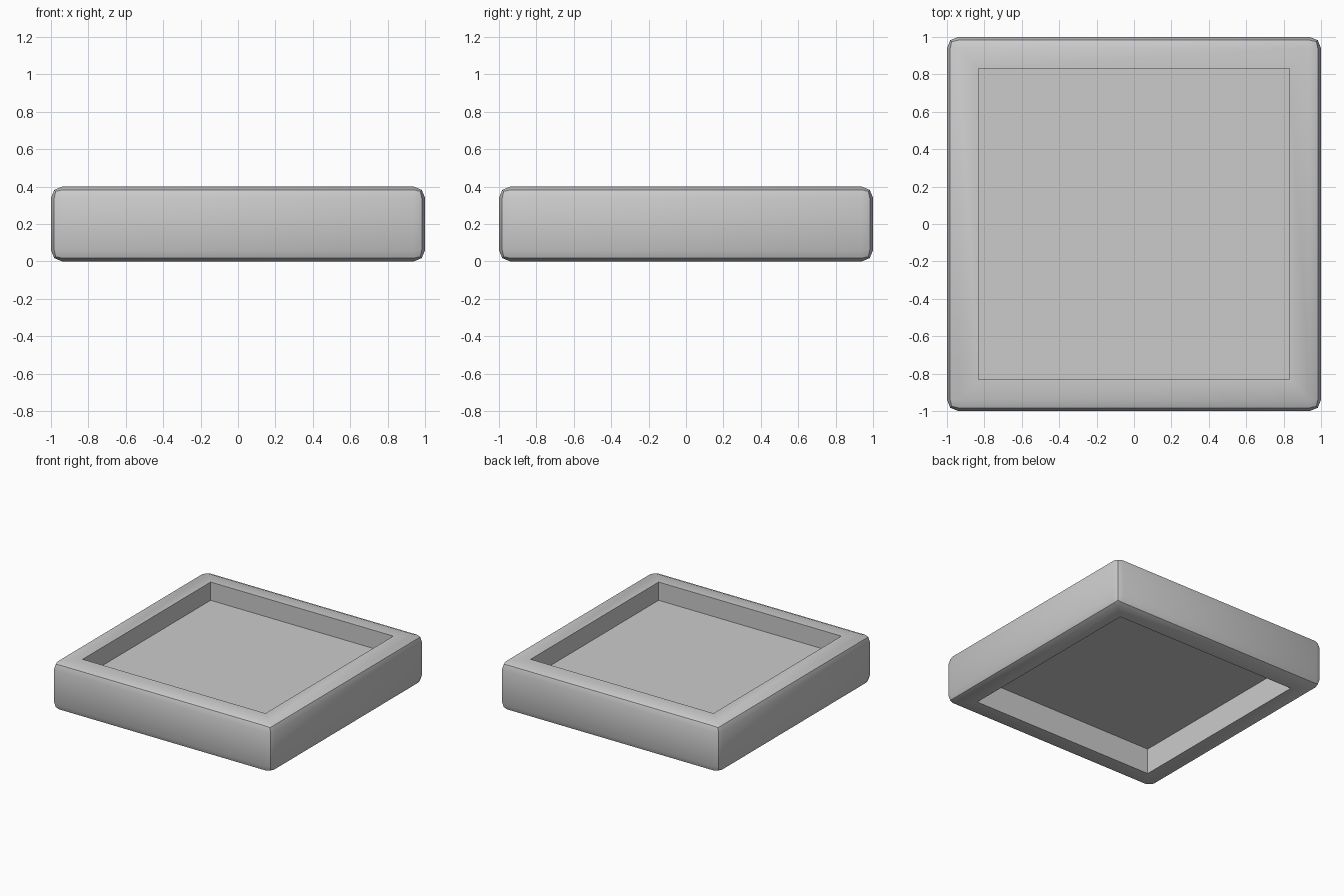
import bpy, bmesh, math

if "Cube" in bpy.data.objects:
    bpy.data.objects.remove(bpy.data.objects["Cube"])

HALF, HEIGHT, OPEN, BEVEL = 1.0, 0.4, 0.785, 0.06
TOP_DEPTH, BOTTOM_DEPTH = 0.15, 0.21

bm = bmesh.new()

# Rounded slab
bmesh.ops.create_cube(bm, size=1)
for v in bm.verts:
    v.co = (v.co.x * 2 * HALF, v.co.y * 2 * HALF, (v.co.z + 0.5) * HEIGHT)
bmesh.ops.bevel(bm, geom=bm.edges[:], offset=BEVEL, segments=2,
                profile=0.5, affect='EDGES')
bm.normal_update()


def recess(direction, depth):
    """Sink a square pocket into the large flat face on one side."""
    face = max((f for f in bm.faces if f.normal.z * direction > 0.99),
               key=lambda f: f.calc_area())
    bmesh.ops.inset_region(bm, faces=[face], thickness=HALF - BEVEL - OPEN)
    rim = face.verts[:]
    new = bmesh.ops.extrude_discrete_faces(bm, faces=[face])["faces"][0]
    for v in new.verts:
        v.co.z -= direction * depth
    bm.normal_update()


# Shallow tray on top, deeper hollow underneath
recess(1, TOP_DEPTH)
recess(-1, BOTTOM_DEPTH)
bmesh.ops.recalc_face_normals(bm, faces=bm.faces[:])

mesh = bpy.data.meshes.new("square_tray")
bm.to_mesh(mesh)
bm.free()
tray = bpy.data.objects.new("square_tray", mesh)
bpy.context.collection.objects.link(tray)
bpy.context.view_layer.objects.active = tray
tray.select_set(True)
bpy.ops.object.shade_smooth_by_angle(angle=math.radians(30))
